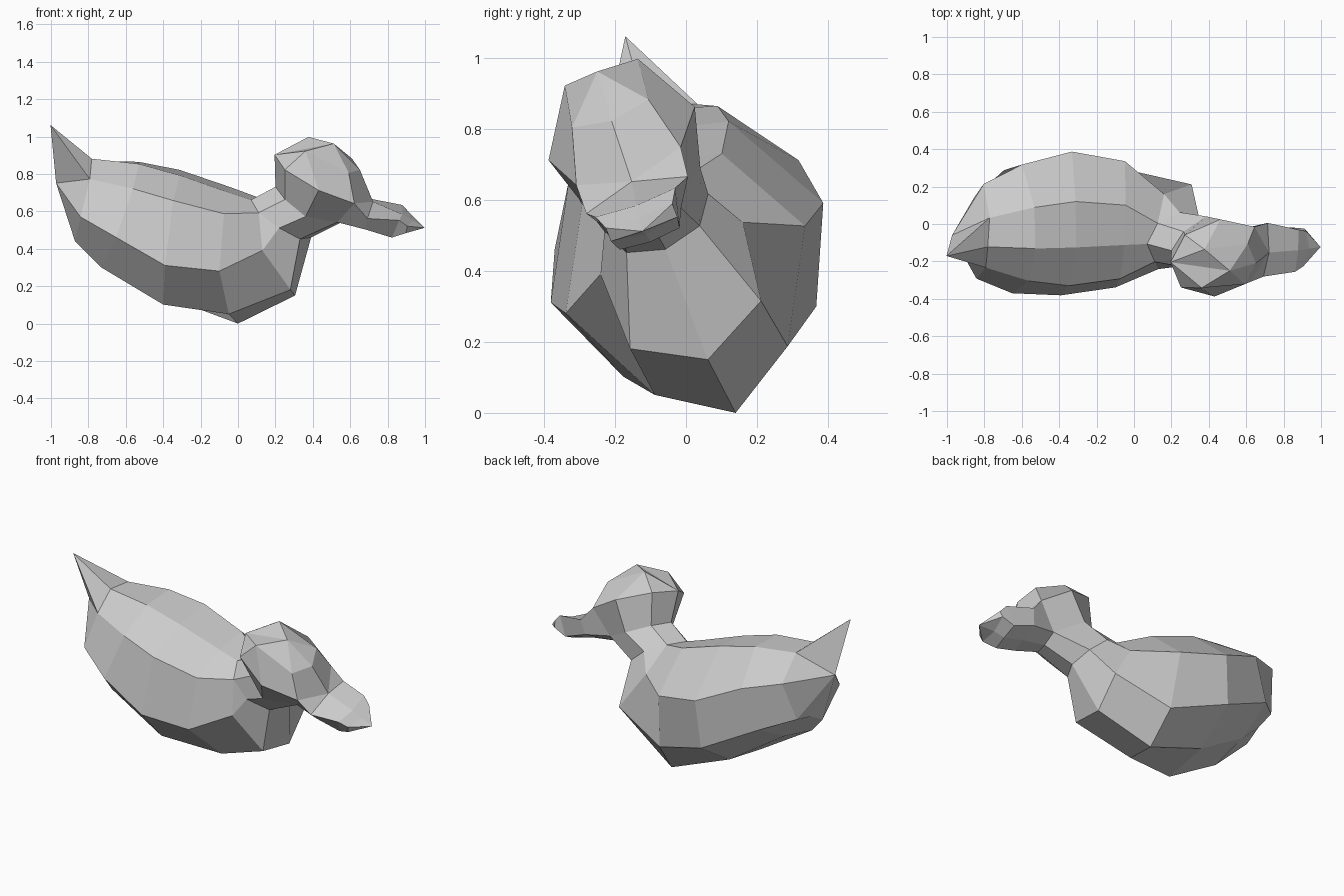
import bpy
import bmesh
from math import radians
from mathutils import Matrix, Euler

default_cube = bpy.data.objects.get("Cube")
if default_cube:
    bpy.data.objects.remove(default_cube, do_unlink=True)

grey = bpy.data.materials.new("plain_grey")
grey.use_nodes = True
grey.diffuse_color = (0.6, 0.6, 0.6, 1)
grey.node_tree.nodes["Principled BSDF"].inputs["Base Color"].default_value = grey.diffuse_color

# The whole bird leans over on its side
pose = Matrix.Translation((0, 0.14, 0)) @ Euler(
    (radians(20), radians(1.4), radians(-3.85))).to_matrix().to_4x4()


def loft(name, sections):
    """Skin half sections of (length, height, half width) points on both sides."""
    bm = bmesh.new()
    for side in (-1, 1):
        for first, second in zip(sections, sections[1:]):
            for i in range(len(first) - 1):
                corners = []
                for point in (first[i], first[i + 1], second[i + 1], second[i]):
                    if point not in corners:
                        corners.append(point)
                if len(corners) < 3:
                    continue
                verts = [bm.verts.new((x, side * w, z)) for x, z, w in corners]
                bm.faces.new(verts)
    bmesh.ops.remove_doubles(bm, verts=bm.verts[:], dist=0.0005)
    bmesh.ops.recalc_face_normals(bm, faces=bm.faces[:])
    mesh = bpy.data.meshes.new(name)
    bm.to_mesh(mesh)
    bm.free()
    mesh.materials.append(grey)
    part = bpy.data.objects.new(name, mesh)
    part.matrix_world = pose
    bpy.context.collection.objects.link(part)
    return part


# Shared landmarks
rump = (-0.975, 0.774, 0)
tail_tip = (-1.005, 1.104, 0)
tail_side = (-0.784, 0.854, 0.142)
nape = (0.07, 0.706, 0)
nape_side = (0.119, 0.674, 0.11)
crown_back = (0.196, 0.966, 0)
crown = (0.513, 1.038, 0)
crown_side = (0.37, 1.032, 0.11)
forehead = (0.653, 0.893, 0)
brow = (0.602, 0.914, 0.115)
cheek = (0.635, 0.757, 0.157)
beak_root = (0.724, 0.713, 0)
chin = (0.553, 0.59, 0)
chin_side = (0.538, 0.62, 0.08)
beak_tip = (1.0, 0.571, 0)

# Rings run from belly centre, around the flank, to the ridge of the back
neck_base = [(0.392, 0.501, 0), (0.34, 0.53, 0.11), (0.232, 0.607, 0.156), nape_side, nape]
jaw = [chin, chin_side, (0.374, 0.681, 0.17), (0.259, 0.749, 0.1), (0.201, 0.784, 0)]

# Body with pointed tail
loft("body", [
    [rump, rump, rump, rump, tail_tip],
    [rump, rump, rump, tail_side, tail_tip],
    [(-0.87, 0.51, 0), (-0.865, 0.49, 0.12), (-0.825, 0.684, 0.27), tail_side, (-0.784, 0.918, 0)],
    [(-0.72, 0.36, 0), (-0.715, 0.392, 0.25), (-0.627, 0.608, 0.367), (-0.548, 0.83, 0.21), (-0.53, 0.895, 0)],
    [(-0.38, 0.14, 0), (-0.38, 0.204, 0.29), (-0.362, 0.471, 0.41), (-0.33, 0.779, 0.24), (-0.31, 0.835, 0)],
    [(0, 0, 0), (-0.035, 0.126, 0.2), (-0.074, 0.428, 0.36), (-0.06, 0.7, 0.21), (-0.05, 0.745, 0)],
    [(0.306, 0.168, 0), (0.295, 0.272, 0.197), (0.146, 0.498, 0.214), nape_side, nape],
    neck_base,
])

# Neck
loft("neck", [neck_base, jaw])

# Head, open at the face where the beak joins
loft("head_side", [
    jaw[1:],
    [cheek, (0.448, 0.85, 0.22), (0.262, 0.937, 0.15), crown_back],
])
loft("head_top", [
    [beak_root, cheek, (0.448, 0.85, 0.22), (0.262, 0.937, 0.15), crown_back],
    [forehead, brow, crown_side, crown_side, crown_back],
    [forehead, crown, crown, crown, crown],
])
# The crown closes between its side point and the back
loft("beak", [
    [chin, chin_side, cheek, beak_root],
    [(0.7, 0.57, 0), (0.69, 0.59, 0.1), (0.705, 0.672, 0.153), beak_root],
    [(0.84, 0.535, 0), (0.831, 0.544, 0.09), (0.873, 0.654, 0.12), (0.88, 0.645, 0)],
    [(0.9, 0.56, 0), (0.907, 0.575, 0.1), (0.915, 0.615, 0.1), (0.94, 0.61, 0)],
    [beak_tip] * 4,
])
